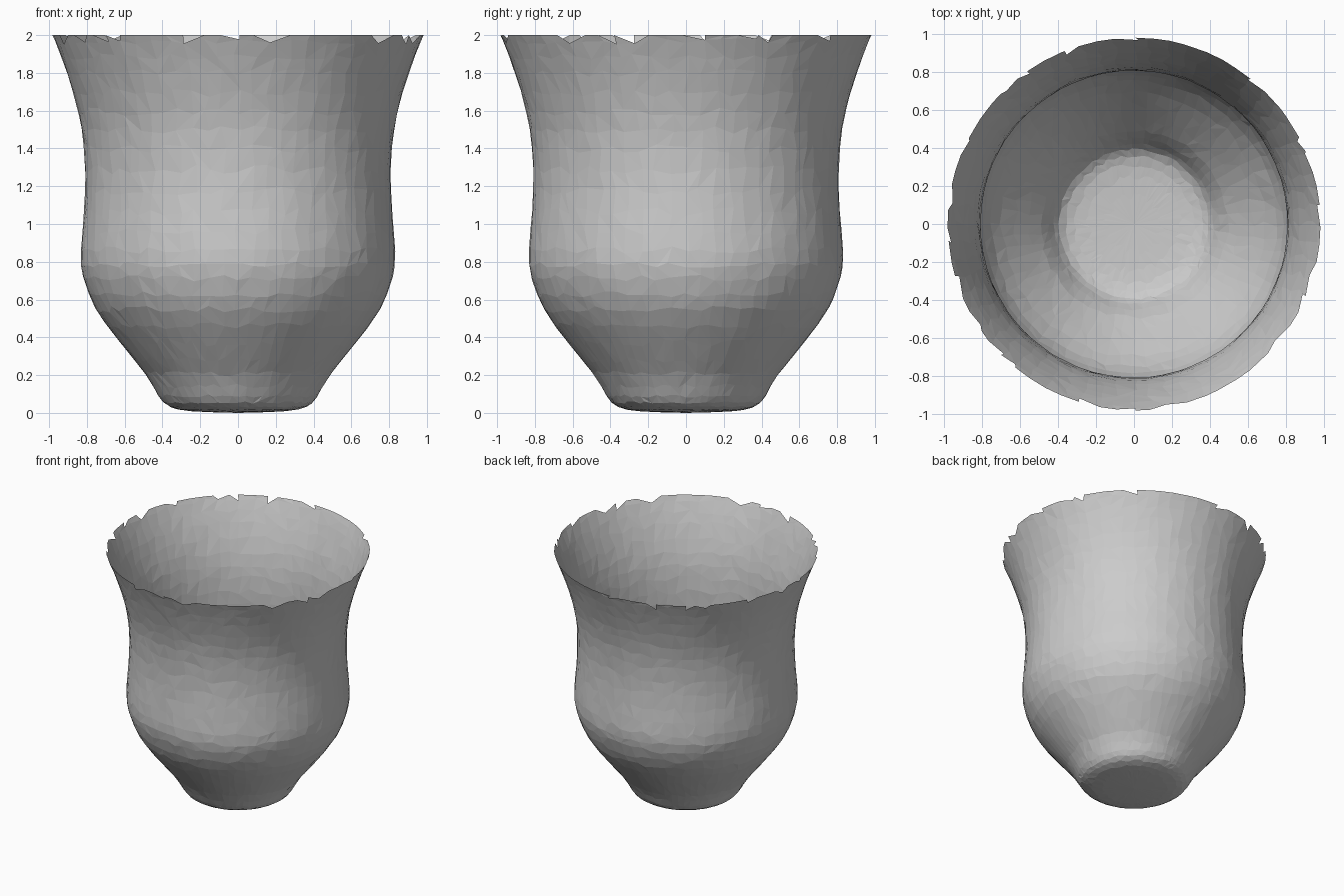
import bpy, bmesh, math, random

if "Cube" in bpy.data.objects:
    bpy.data.objects.remove(bpy.data.objects["Cube"])

random.seed(7)
SIDES = 64

# Outer profile (radius, height), from foot to flared rim
PROFILE = [(0.0, 0.0), (0.15, 0.004), (0.27, 0.011), (0.345, 0.026), (0.395, 0.055),
           (0.43, 0.105), (0.475, 0.185), (0.55, 0.28), (0.65, 0.405), (0.735, 0.52),
           (0.79, 0.63), (0.823, 0.74), (0.832, 0.83), (0.824, 0.96), (0.813, 1.1),
           (0.808, 1.25), (0.815, 1.4), (0.832, 1.53), (0.862, 1.66), (0.905, 1.8),
           (0.945, 1.91), (0.982, 2.0)]
LAST = len(PROFILE) - 1


def profile_at(t):
    """Smooth Catmull-Rom point on the profile, t in 0..LAST."""
    t = max(0.0, min(t, LAST))
    i = min(int(t), LAST - 1)
    u = t - i
    p = [PROFILE[max(0, min(LAST, i + k))] for k in (-1, 0, 1, 2)]
    return [0.5 * (2 * b + (c - a) * u + (2 * a - 5 * b + 4 * c - d) * u ** 2
                   + (3 * b - a - 3 * c + d) * u ** 3)
            for a, b, c, d in zip(*p)]


bm = bmesh.new()

# Rings of slightly irregular points that stay on the profile surface
steps = [1 + 0.75 * k for k in range(27)] + [LAST - 0.45, LAST]
steps = sorted(s for s in steps if s <= LAST - 0.9 or s in (LAST - 0.45, LAST))
rings = []
for s in steps:
    jitter = 0.0 if s == LAST else 0.17
    ring = []
    for k in range(SIDES):
        r, z = profile_at(s + random.uniform(-jitter, jitter))
        a = math.tau * (k + random.uniform(-0.25, 0.25)) / SIDES
        r += random.uniform(-0.0015, 0.0015)
        ring.append(bm.verts.new((r * math.cos(a), r * math.sin(a), z)))
    rings.append(ring)

# Foot disc
centre = bm.verts.new((0, 0, 0))
for k in range(SIDES):
    bm.faces.new((centre, rings[0][(k + 1) % SIDES], rings[0][k]))

# Wall in triangles; the top row loses some triangles for the ragged rim
for low, high in zip(rings, rings[1:]):
    is_rim = high is rings[-1]
    for k in range(SIDES):
        n = (k + 1) % SIDES
        flip = random.random() < 0.5
        a, b, c, d = low[k], low[n], high[n], high[k]
        lower = (a, b, c) if flip else (a, b, d)
        upper = (a, c, d) if flip else (b, c, d)
        bm.faces.new(lower)
        if not (is_rim and random.random() < 0.4):
            bm.faces.new(upper)

mesh = bpy.data.meshes.new("vase")
bm.to_mesh(mesh)
bm.free()
vase = bpy.data.objects.new("vase", mesh)
bpy.context.collection.objects.link(vase)
